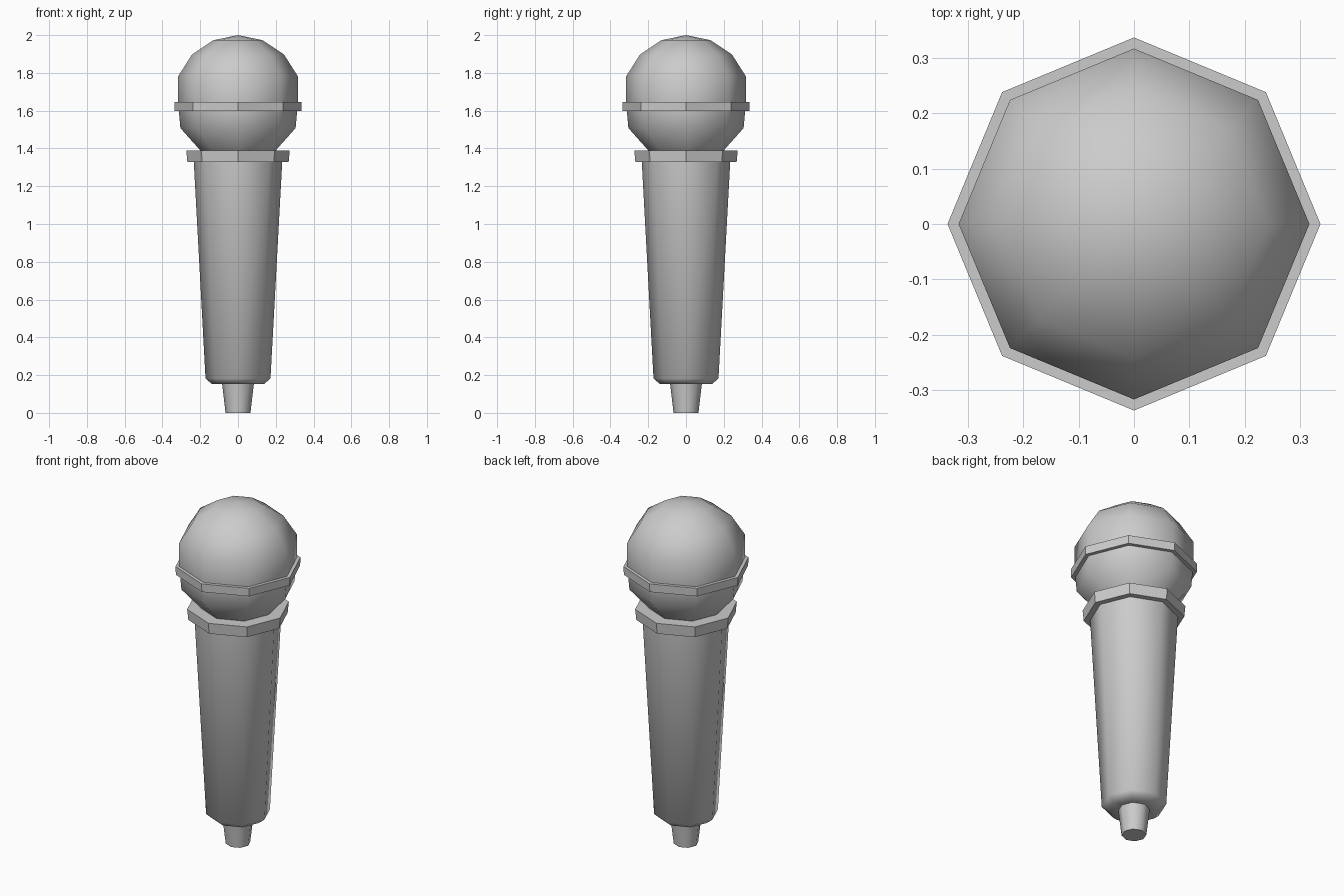
import bpy, bmesh, math

if "Cube" in bpy.data.objects:
    bpy.data.objects.remove(bpy.data.objects["Cube"])

SIDES = 8


def lathe(name, profile, smooth=40):
    """Revolve (radius, z) points, listed bottom to top, into an octagonal part."""
    bm = bmesh.new()
    rings = []
    for r, z in profile:
        if r == 0:
            rings.append([bm.verts.new((0, 0, z))] * SIDES)
        else:
            rings.append([bm.verts.new((r * math.cos(math.tau * i / SIDES),
                                        r * math.sin(math.tau * i / SIDES), z))
                          for i in range(SIDES)])
    for a, b in zip(rings, rings[1:]):
        for i in range(SIDES):
            j = (i + 1) % SIDES
            bm.faces.new(list(dict.fromkeys((a[i], a[j], b[j], b[i]))))
    bmesh.ops.recalc_face_normals(bm, faces=bm.faces)
    mesh = bpy.data.meshes.new(name)
    bm.to_mesh(mesh)
    bm.free()
    obj = bpy.data.objects.new(name, mesh)
    bpy.context.collection.objects.link(obj)
    bpy.ops.object.select_all(action='DESELECT')
    obj.select_set(True)
    bpy.context.view_layer.objects.active = obj
    bpy.ops.object.shade_smooth_by_angle(angle=math.radians(smooth))
    return obj


# Cable plug at the base
lathe("cable_plug", [(0, 0), (0.066, 0), (0.084, 0.153)], 46)

# Tapered handle with a chamfered lower end
lathe("handle", [(0.084, 0.153), (0.138, 0.153), (0.172, 0.182), (0.234, 1.327)], 46)

# Collar between handle and head
lathe("collar", [(0.234, 1.327), (0.268, 1.327), (0.274, 1.39), (0.2, 1.39)])

# Rounded grille, flattened where the band wraps it
lathe("grille", [(0.2, 1.39), (0.305, 1.508), (0.313, 1.597), (0.317, 1.645),
                 (0.317, 1.782), (0.243, 1.898), (0.13, 1.973), (0, 2.0)], 50)

# Band around the grille
lathe("grille_band", [(0.313, 1.597), (0.335, 1.597), (0.337, 1.645), (0.317, 1.645)])
